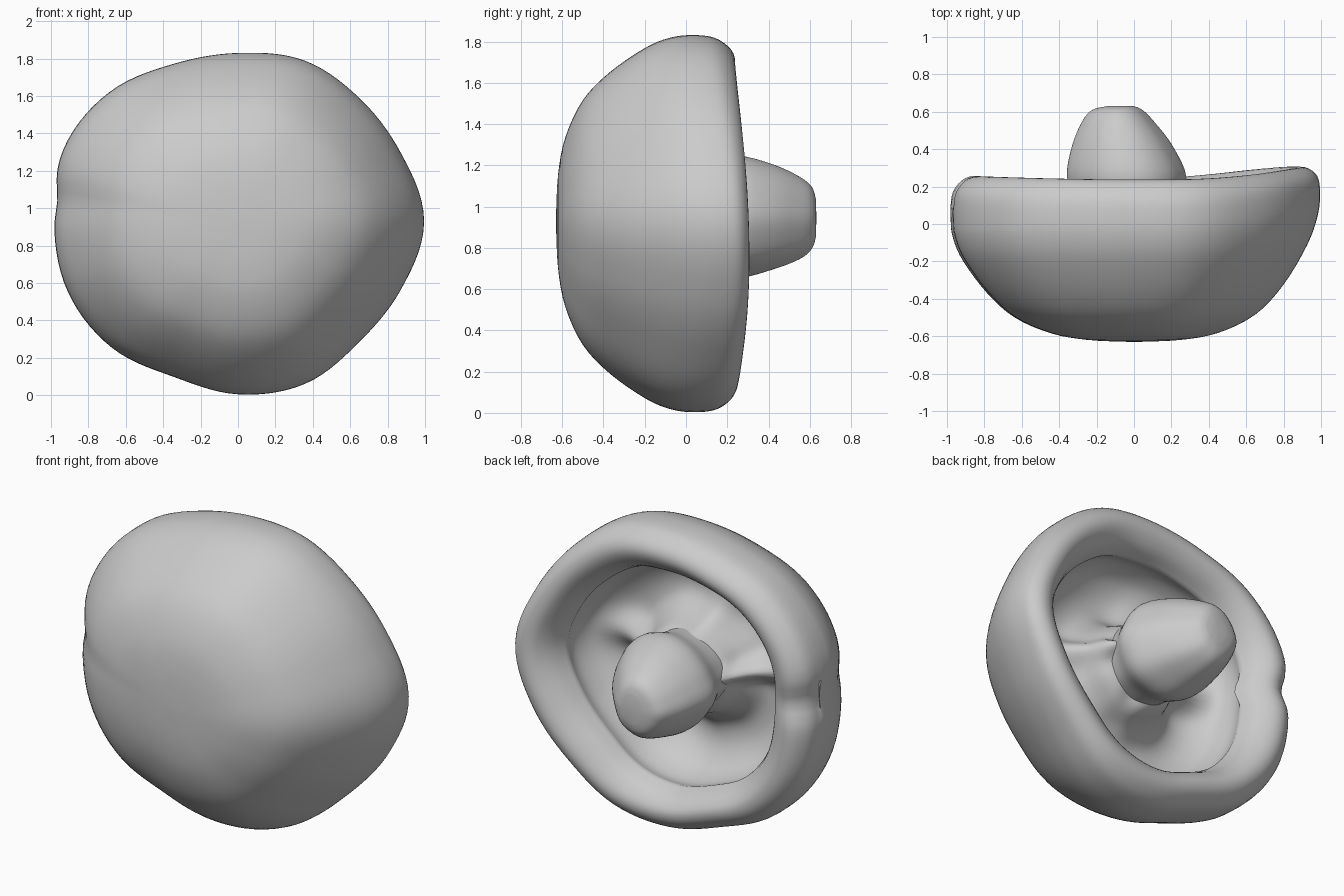
import bpy, bmesh, math
from mathutils import Vector

if "Cube" in bpy.data.objects:
    bpy.data.objects.remove(bpy.data.objects["Cube"])

N = 112
TAU = 2 * math.pi
CZ = 0.93


def cat(a, b, c, d, t):
    return 0.5 * (2*b + (c-a)*t + (2*a-5*b+4*c-d)*t*t + (3*b-a-3*c+d)*t**3)


def closed(vals, ang):
    """Smooth periodic lookup of evenly spaced values."""
    n = len(vals)
    f = (ang / TAU) % 1 * n
    i = int(f)
    return cat(*[vals[(i + k) % n] for k in (-1, 0, 1, 2)], f - i)


def smooth(pts, steps):
    """Smooth open curve through points."""
    v = [Vector(p) for p in pts]
    v = [v[0]] + v + [v[-1]]
    out = [cat(*v[i-1:i+3], k / steps) for i in range(1, len(v)-2) for k in range(steps)]
    return out + [v[-1]]


def bump(ang, centre, width):
    d = (ang - centre + math.pi) % TAU - math.pi
    return math.exp(-(d / width) ** 2)


def loft(name, rings, start=None, end=None):
    bm = bmesh.new()
    vr = [[bm.verts.new(p) for p in r] for r in rings]
    for a, b in zip(vr, vr[1:]):
        for i in range(N):
            j = (i + 1) % N
            bm.faces.new((a[i], a[j], b[j], b[i]))
    for tip, ring in ((start, vr[0]), (end, vr[-1])):
        if tip is not None:
            t = bm.verts.new(tip)
            for i in range(N):
                bm.faces.new((t, ring[i], ring[(i + 1) % N]))
    bmesh.ops.recalc_face_normals(bm, faces=bm.faces)
    me = bpy.data.meshes.new(name)
    bm.to_mesh(me)
    bm.free()
    ob = bpy.data.objects.new(name, me)
    bpy.context.collection.objects.link(ob)
    bpy.context.view_layer.objects.active = ob
    ob.select_set(True)
    bpy.ops.object.shade_smooth_by_angle(angle=math.radians(50))
    ob.select_set(False)
    return ob


# Cap outline radius, counter-clockwise from +x
outline = [.995, .945, .925, .93, .90, .91, .975, 1.01, .985, .985, .955, .90, .925, .94, .915, .945]

# Cap profile (radius fraction, y): dome and rolled rim, then the hollow underside
outer = smooth([(.03, -.63), (.25, -.62), (.45, -.585), (.65, -.5), (.8, -.37), (.93, -.2), (.985, -.08),
                (1, .03), (.985, .14), (.92, .22), (.84, .235), (.76, .18), (.715, .09)], 4)
inner = smooth([(.715, .09), (.73, .0), (.68, -.12), (.56, -.2), (.43, -.2), (.33, -.1),
                (.25, .05), (.03, .1)], 4)[1:]


def cap_ring(s, y, inside):
    ring = []
    for i in range(N):
        a = TAU * i / N
        r = s * closed(outline, a)
        w = min(1, s) ** 5
        groove = bump(a, math.radians(173), .1)
        yy = y + .13 * max(0, math.cos(a + .2)) ** 2 * w + .04 * max(0, -math.cos(a)) ** 2 * w * (y > 0)
        if inside:
            # ridges from stem to rim, and soft folds
            f = math.sin(math.pi * min(1, s / .72))
            yy += f * (.14 * bump(a, math.radians(172), .16) + .08 * bump(a, math.radians(110), .3)
                       + .1 * bump(a, math.radians(5), .2) - .04 * bump(a, math.radians(-75), .35))
        elif y > .05:
            r *= 1 - .035 * groove
            yy -= .03 * groove
        else:
            r *= 1 - .02 * groove * s ** 3
            yy += .02 * groove * s ** 3
        if s < .85 and (inside or y > .05):
            # uneven lip
            r *= 1 + .02 * math.sin(3 * a + 1) * min(1, (.85 - s) / .1) * min(1, s / .6)
        ring.append((r * math.cos(a), yy, CZ + r * math.sin(a)))
    return ring


rings = [cap_ring(p.x, p.y, False) for p in outer] + [cap_ring(p.x, p.y, True) for p in inner]
loft("mushroom_cap", rings, (0, -.63, CZ), (0, .1, CZ))

# Stem: stations of (y, centre x, half width) and (half height, centre z)
shape = [1, .96, .98, 1, 1, .98, .97, 1.0, 1.06, .99, .96, .98, 1, .99, 1.02, 1]
rings = []
for (y, cx, hw), (hh, cz) in zip(
        smooth([(-.1, -.03, .24), (.1, -.03, .26), (.25, -.03, .31), (.42, -.055, .26),
                (.55, -.08, .185), (.61, -.085, .13), (.63, -.07, .07)], 4),
        smooth([(.23, .95), (.25, .95), (.295, .95), (.255, .95),
                (.2, .945), (.15, .945), (.09, .945)], 4)):
    rings.append([(cx + hw * closed(shape, TAU*i/N) * math.cos(TAU*i/N), y,
                   cz + hh * closed(shape, TAU*i/N) * math.sin(TAU*i/N)) for i in range(N)])
loft("mushroom_stem", rings, None, (-.07, .632, .945))
